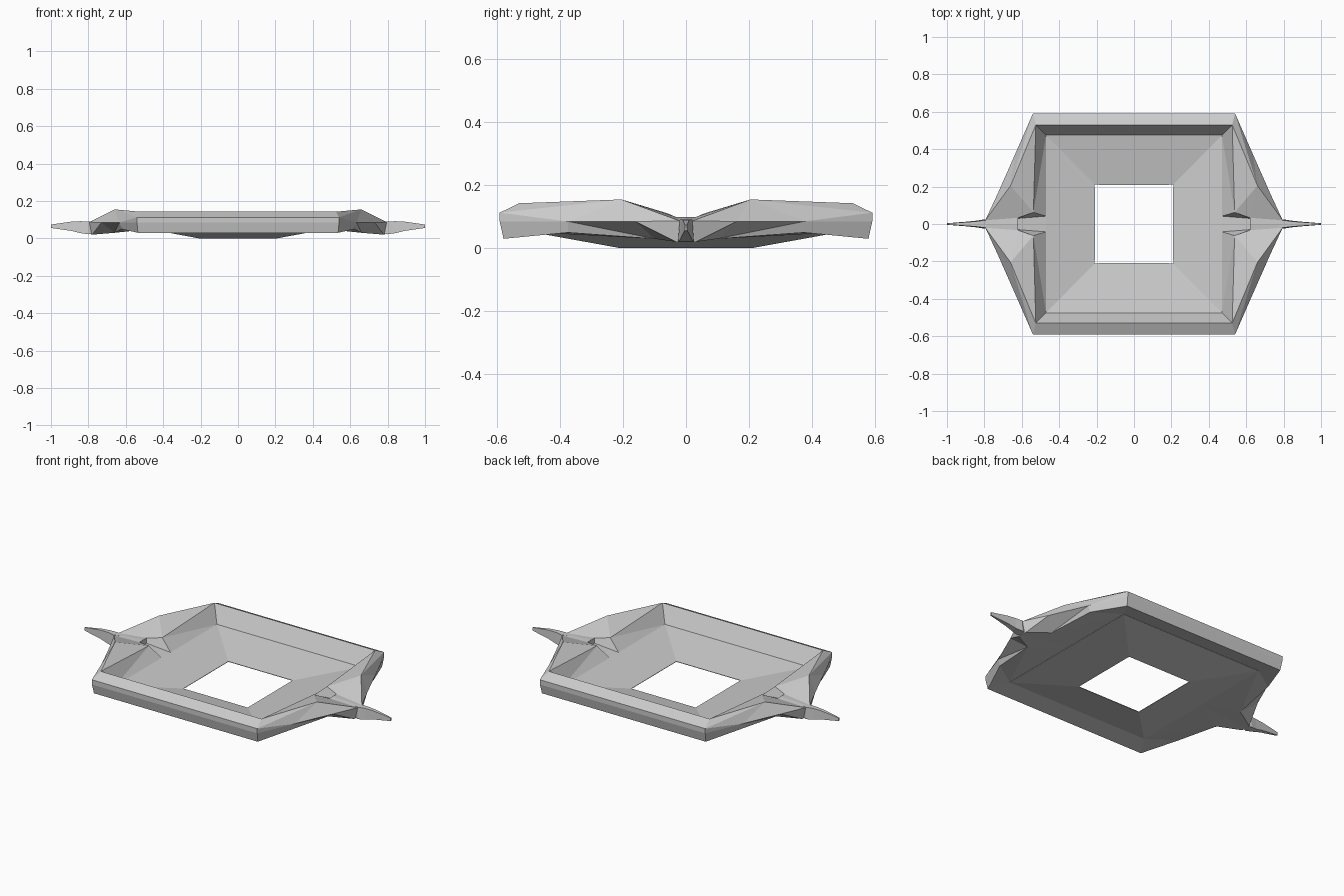
import bpy, bmesh

if "Cube" in bpy.data.objects:
    bpy.data.objects.remove(bpy.data.objects["Cube"])


def make(name, faces, axes=(True, True, False), thickness=0):
    """Flat-faced part from corner loops, mirrored about the centre planes."""
    bm = bmesh.new()
    for loop in faces:
        bm.faces.new([bm.verts.new(p) for p in loop])
    bmesh.ops.remove_doubles(bm, verts=bm.verts, dist=1e-4)
    bmesh.ops.recalc_face_normals(bm, faces=bm.faces)
    me = bpy.data.meshes.new(name)
    bm.to_mesh(me)
    bm.free()
    ob = bpy.data.objects.new(name, me)
    bpy.context.collection.objects.link(ob)
    mod = ob.modifiers.new("mirror", 'MIRROR')
    mod.use_axis = axes
    mod.merge_threshold = 1e-4
    if thickness:
        s = ob.modifiers.new("thickness", 'SOLIDIFY')
        s.thickness = thickness
        s.offset = 0
    return ob


# shared corners of one quarter
B = (.47, .475, .05)       # dish corner
R0 = (.525, .53, .143)     # rim top corner
E0 = (.54, .592, .113)     # outer edge, upper
M0 = (.54, .592, .085)     # outer edge, middle
L0 = (.535, .58, .03)      # outer edge, lower

# dish sloping down to the square hole
make("dish", [
    [(.21, 0, .002), (.21, .21, .002), B, (.47, 0, .05)],
    [(0, .21, .002), (.21, .21, .002), B, (0, .475, .05)],
], thickness=.003)

# long front and back rails
profile = [B, R0, E0, M0, L0, B]
make("long_rail", [[a, b, (0, b[1], b[2]), (0, a[1], a[2])]
                   for a, b in zip(profile, profile[1:])])

# pointed side wings
R1 = (.66, .205, .155)     # ridge peak
T, T0 = (.795, .02, .087), (.8, 0, .09)
C1, C2 = (.538, .062, .112), (.62, .033, .1)     # inner lip
F1, F2 = (.47, .042, .051), (.62, .03, .07)      # channel floor
M1, M2 = (.635, .375, .085), (.73, .16, .085)
L1 = (.622, .375, .05)
K0, K1, K2 = (.47, .12, .05), (.66, .1, .03), (.78, .03, .02)
make("side_wing", [
    # top facets
    [R0, R1, C1], [R0, C1, B],
    [R1, T, C2], [R1, C2, C1], [T, T0, (.62, 0, .1), C2],
    # inner wall and channel
    [B, C1, F1], [C1, C2, F2, F1],
    [C2, (.62, 0, .1), (.62, 0, .07), F2],
    [F1, F2, (.62, 0, .07), (.47, 0, .051)],
    # outer band
    [R0, E0, R1], [E0, M0, M1], [E0, M1, R1], [R1, M1, M2], [R1, M2, T],
    # lower chamfer and keel
    [M0, L0, L1, M1], [M1, L1, K1], [M1, K1, M2],
    [M2, K1, K2], [M2, K2, T],
    [T, K2, (.785, 0, .02), T0],
    # underside
    [B, L0, L1], [B, L1, K1], [B, K1, K0],
    [K0, K1, (.47, 0, .05)],
    [K1, K2, (.785, 0, .02), (.47, 0, .05)],
])

# end spikes: tapered square sections (x, half width, bottom, top)
rings = [(.74, .006, .03, .09), (.8, .025, .022, .09), (.84, .018, .028, .092),
         (.89, .013, .04, .09), (1, .004, .056, .074)]
loops = [[(x, -w, a), (x, w, a), (x, w * .8, b), (x, -w * .8, b)]
         for x, w, a, b in rings]
spike = [[p[i], p[(i + 1) % 4], q[(i + 1) % 4], q[i]]
         for p, q in zip(loops, loops[1:]) for i in range(4)]
make("end_spike", spike + [loops[0], loops[-1]], axes=(True, False, False))
